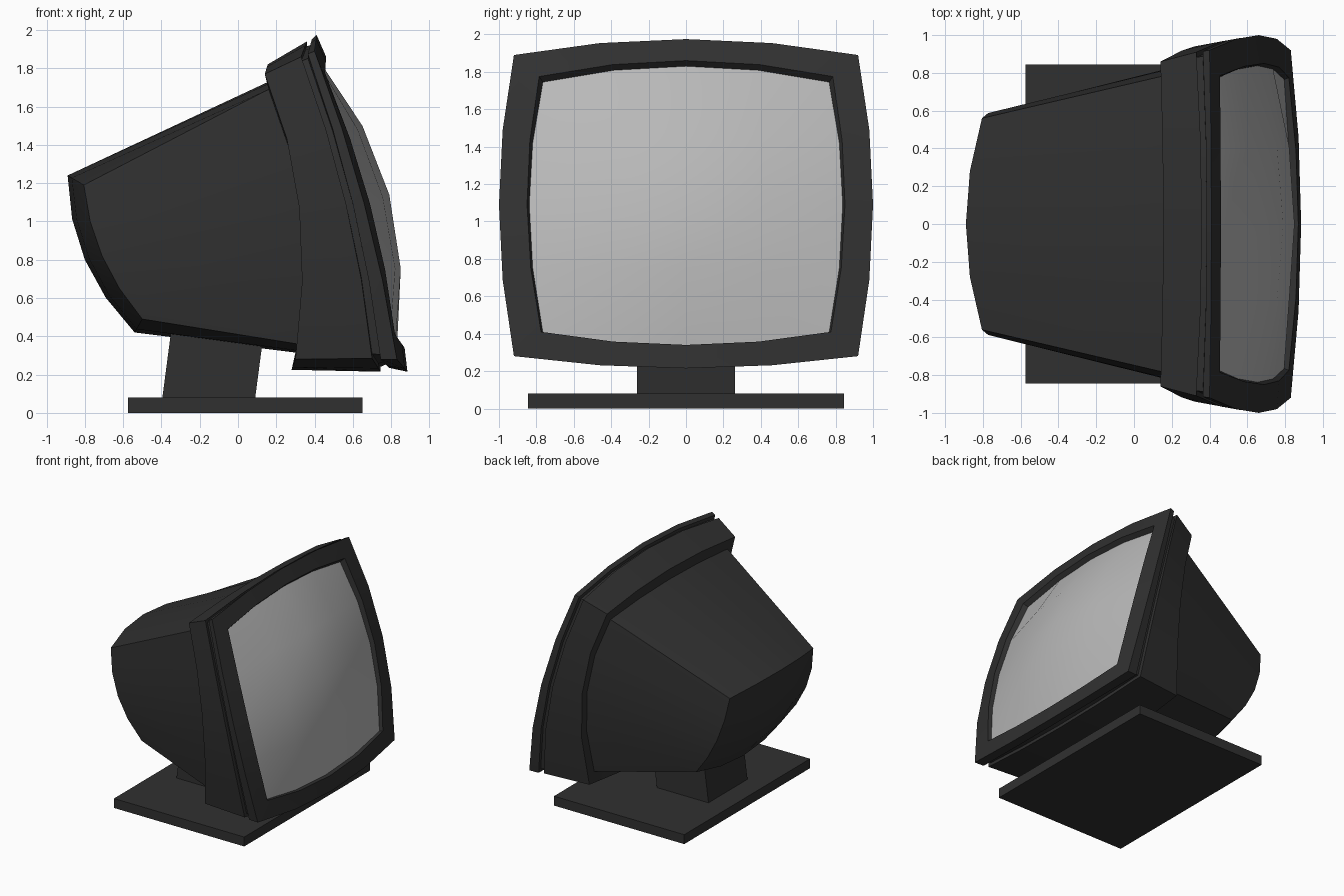
import bpy
import bmesh

if "Cube" in bpy.data.objects:
    bpy.data.objects.remove(bpy.data.objects["Cube"])


def material(name, rgb):
    m = bpy.data.materials.new(name)
    m.diffuse_color = (*rgb, 1)
    m.use_nodes = True
    m.node_tree.nodes["Principled BSDF"].inputs["Base Color"].default_value = m.diffuse_color
    return m


CASE = material("charcoal plastic", (0.03, 0.03, 0.03))
GLASS = material("grey glass", (0.48, 0.48, 0.48))


def quad(a, b, c, t):
    """Point on the parabola through a (t=0), b (t=.5), c (t=1)."""
    wa, wb, wc = 2 * (t - .5) * (t - 1), 4 * t * (1 - t), 2 * t * (t - .5)
    return tuple(wa * p + wb * q + wc * r for p, q, r in zip(a, b, c))


def patch(tc, tm, sm, bm, bc, mid=(0, 0)):
    """5x5 curved grid: top corner, top middle, side middle, bottom middle, bottom corner, centre."""
    def row(side, centre):
        return ((side[0], -side[1], side[2]), (centre[0], 0, centre[1]), side)
    rows = [row(bc, bm), row(sm, mid), row(tc, tm)]
    grid = []
    for i in range(5):
        cols = [quad(*r, i / 4) for r in rows]
        grid.append([quad(*cols, j / 4) for j in range(5)])
    return grid


def ring(g):
    """Outline of a patch, counter-clockwise seen from the screen side."""
    return ([g[i][0] for i in range(4)] + [g[4][j] for j in range(4)]
            + [g[i][4] for i in range(4, 0, -1)] + [g[0][j] for j in range(4, 0, -1)])


def inset(r, k):
    return [(x, y * k, 1.08 + (z - 1.08) * k) for x, y, z in r]


def add_loft(bm, rings):
    vs = [[bm.verts.new(p) for p in r] for r in rings]
    for a, b in zip(vs, vs[1:]):
        n = len(a)
        for i in range(n):
            k = (i + 1) % n
            bm.faces.new((a[i], a[k], b[k], b[i]))


def add_patch(bm, g, flip=False):
    vs = [[bm.verts.new(p) for p in col] for col in g]
    for i in range(4):
        for j in range(4):
            f = [vs[i][j], vs[i + 1][j], vs[i + 1][j + 1], vs[i][j + 1]]
            bm.faces.new(f[::-1] if flip else f)


def finish(name, bm, mat, angle=None):
    bmesh.ops.remove_doubles(bm, verts=bm.verts, dist=0.0005)
    me = bpy.data.meshes.new(name)
    bm.to_mesh(me)
    bm.free()
    me.materials.append(mat)
    ob = bpy.data.objects.new(name, me)
    bpy.context.collection.objects.link(ob)
    if angle:
        bpy.ops.object.select_all(action='DESELECT')
        ob.select_set(True)
        bpy.context.view_layer.objects.active = ob
        bpy.ops.object.shade_smooth_by_angle(angle=angle)
    return ob


def block(name, x0, x1, y, z0, z1, lean=0):
    bm = bmesh.new()
    add_ring = [[(a + s, b, z) for a, b in ((x0, -y), (x1, -y), (x1, y), (x0, y))]
                for z, s in ((z0, 0), (z1, lean))]
    add_loft(bm, add_ring)
    bmesh.ops.holes_fill(bm, edges=bm.edges, sides=4)
    bmesh.ops.recalc_face_normals(bm, faces=bm.faces)
    return finish(name, bm, CASE)


# Cross-sections from the back of the case to the glass
rear = patch((-.805, .56, 1.19), (-.89, 1.24), (-.71, .60, .82), (-.54, .42), (-.50, .58, .49), (-.80, .80))
neck_in = ring(patch((.16, .785, 1.69), (.16, 1.73), (.33, .86, 1.05), (.30, .315), (.31, .79, .36)))
shell_back = ring(patch((.14, .86, 1.77), (.155, 1.82), (.32, .94, 1.07), (.28, .225), (.30, .87, .28)))
shell_front = ring(patch((.33, .91, 1.86), (.36, 1.94), (.565, .985, 1.09), (.745, .215), (.70, .91, .285)))
bezel_back = ring(patch((.365, .915, 1.875), (.385, 1.95), (.60, .99, 1.09), (.79, .235), (.745, .915, .28)))
bezel_front = ring(patch((.40, .92, 1.89), (.41, 1.975), (.66, 1.0, 1.09), (.885, .215), (.83, .92, .28)))
opening = ring(patch((.455, .785, 1.775), (.46, 1.86), (.69, .85, 1.09), (.87, .34), (.82, .775, .41)))
glass = patch((.425, .765, 1.745), (.43, 1.83), (.655, .838, 1.09), (.83, .337), (.795, .765, .405), (.79, 1.14))

# Tapered rear housing
bm = bmesh.new()
add_patch(bm, rear, flip=True)
add_loft(bm, [ring(rear), neck_in])
finish("rear_housing", bm, CASE, 0.35)

# Flared shell with the groove behind the bezel
bm = bmesh.new()
add_loft(bm, [neck_in, shell_back, shell_front, inset(shell_front, .97), inset(bezel_back, .97)])
finish("front_shell", bm, CASE, 0.35)

# Bezel frame with recessed lip
bm = bmesh.new()
add_loft(bm, [inset(bezel_back, .97), bezel_back, bezel_front, opening, ring(glass)])
finish("bezel", bm, CASE, 0.35)

# Domed screen
bm = bmesh.new()
add_patch(bm, glass)
finish("screen", bm, GLASS, 1.0)

# Stand
block("stand_base", -.575, .65, .845, 0, .08)
block("stand_neck", -.395, .09, .262, .08, .46, .05)
